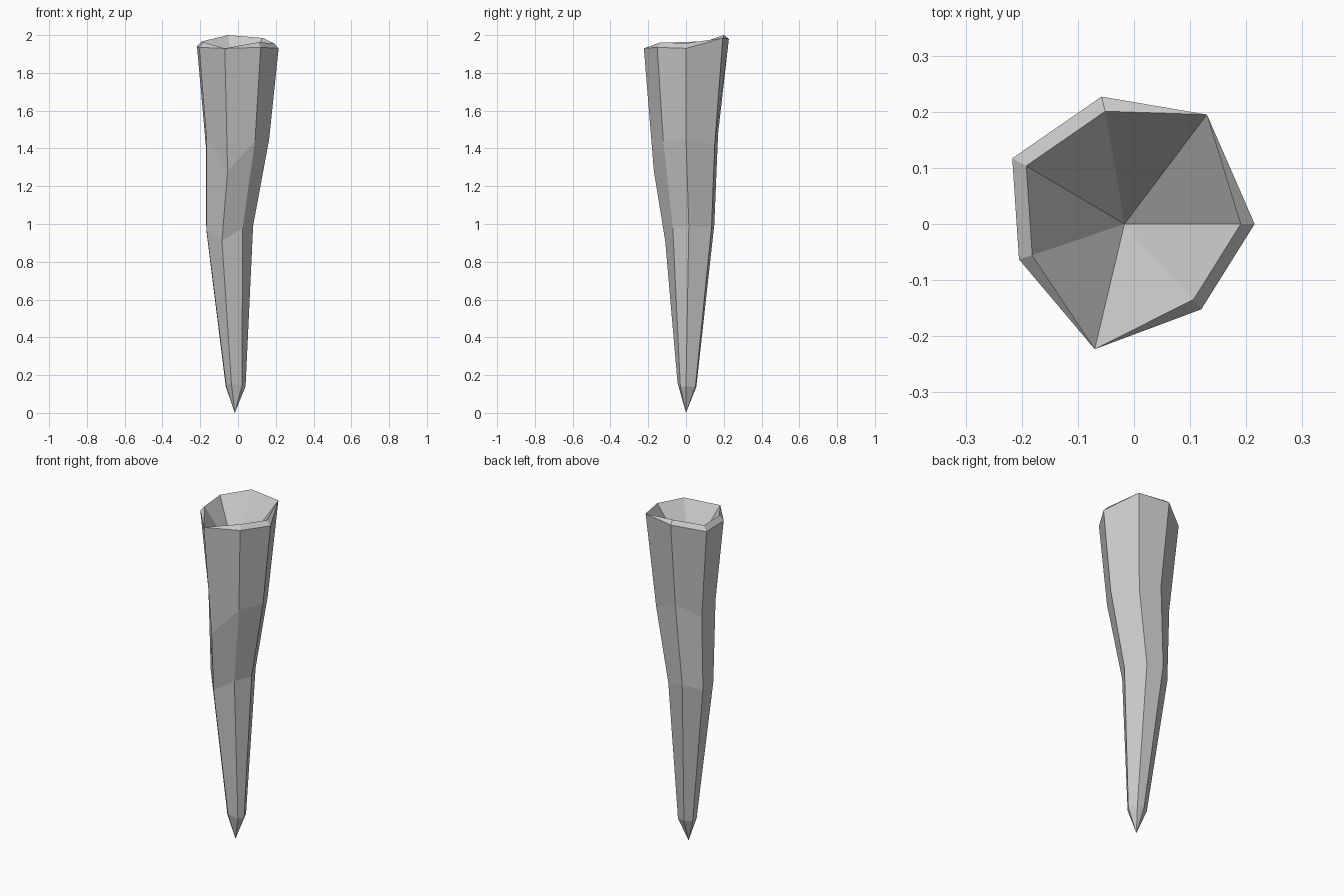
import bpy, bmesh

if "Cube" in bpy.data.objects:
    bpy.data.objects.remove(bpy.data.objects["Cube"])

# Irregular seven-sided rings, tip to rim, counter-clockwise from +x
RINGS = [
    [(.04, 0, .14), (.018, .05, .14), (-.025, .055, .14), (-.065, .03, .14),
     (-.062, -.012, .14), (-.035, -.045, .16), (.02, -.03, .14)],
    [(.08, .015, .99), (.022, .135, .98), (-.08, .15, 1.0), (-.168, .08, .97),
     (-.168, -.018, .98), (-.085, -.11, .91), (.025, -.07, .98)],
    [(.165, 0, 1.45), (.09, .152, 1.42), (-.048, .17, 1.48), (-.17, .094, 1.41),
     (-.167, -.04, 1.46), (-.055, -.17, 1.28), (.09, -.12, 1.44)],
    [(.215, 0, 1.93), (.13, .195, 1.985), (-.058, .227, 1.98), (-.217, .117, 1.94),
     (-.205, -.063, 1.935), (-.07, -.223, 1.93), (.12, -.152, 1.935)],
]
NO_LIP = {1, 5}            # corners where the bevelled lip pinches out
TIP = (-.017, 0, 0)
HOLLOW = (-.017, 0, 1.68)  # bottom of the funnel in the top

bm = bmesh.new()
rings = [[bm.verts.new(p) for p in r] for r in RINGS]

# Inner rim: slightly inset and raised from the outer rim
rim = rings[-1]
rings.append([v if i in NO_LIP else
              bm.verts.new((v.co.x * .885, v.co.y * .885,
                            v.co.z + (.02 if i == 2 else .027)))
              for i, v in enumerate(rim)])


def face(*verts):
    unique = list(dict.fromkeys(verts))
    if len(unique) > 2:
        bm.faces.new(unique)


# Sides and lip
for low, high in zip(rings, rings[1:]):
    for i in range(7):
        j = (i + 1) % 7
        face(low[i], low[j], high[j], high[i])

# Pointed tip and hollow top
tip, hollow = bm.verts.new(TIP), bm.verts.new(HOLLOW)
for i in range(7):
    j = (i + 1) % 7
    face(tip, rings[0][j], rings[0][i])
    face(rings[-1][i], rings[-1][j], hollow)

bmesh.ops.recalc_face_normals(bm, faces=bm.faces)
mesh = bpy.data.meshes.new("rock_spike")
bm.to_mesh(mesh)
bm.free()
bpy.context.collection.objects.link(bpy.data.objects.new("rock_spike", mesh))
